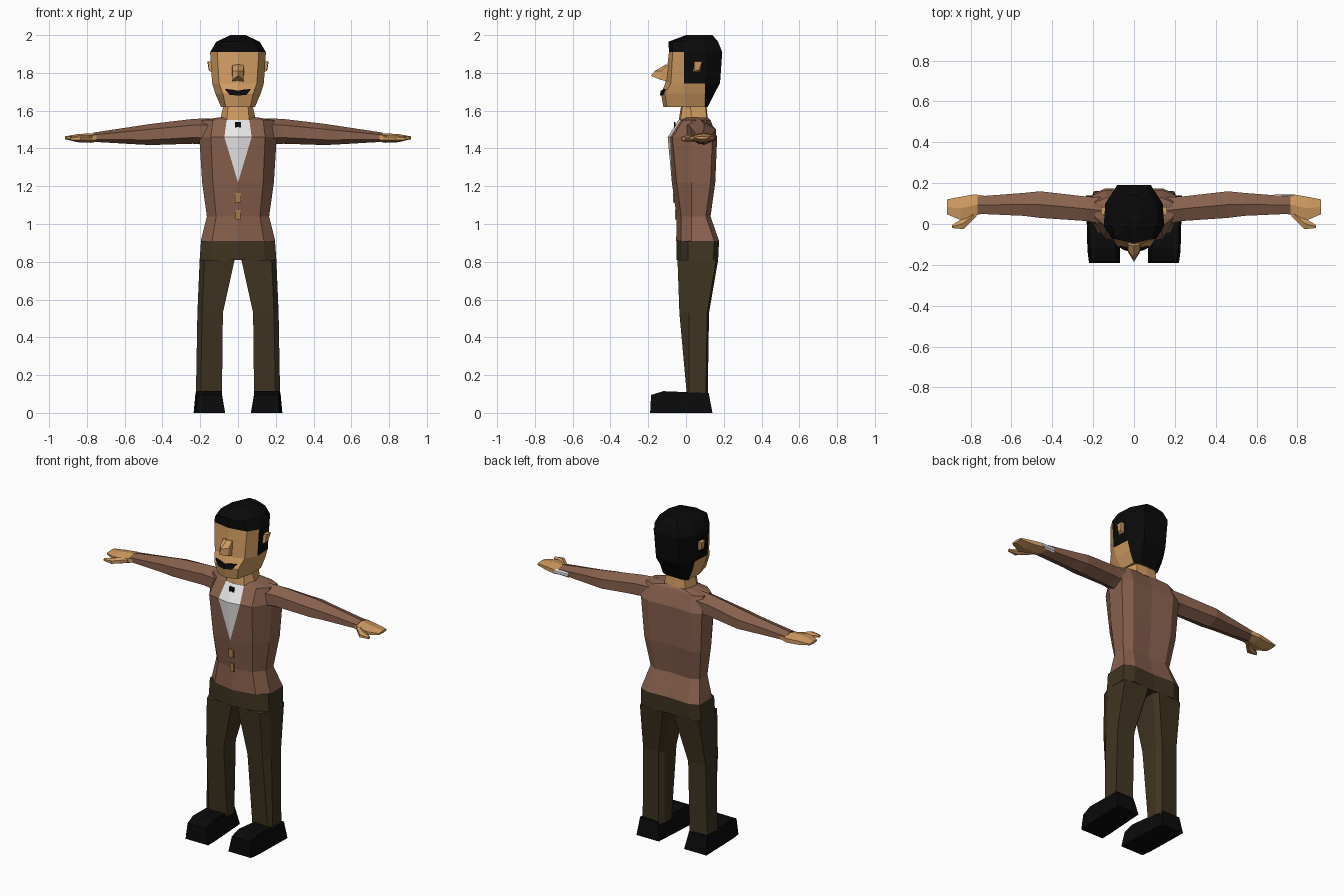
import bpy, bmesh
from mathutils import Vector

cube = bpy.data.objects.get("Cube")
if cube:
    bpy.data.objects.remove(cube, do_unlink=True)


def material(name, *rgb):
    m = bpy.data.materials.new(name)
    m.use_nodes = True
    m.diffuse_color = (*rgb, 1)
    bsdf = m.node_tree.nodes["Principled BSDF"]
    bsdf.inputs["Base Color"].default_value = (*rgb, 1)
    bsdf.inputs["Roughness"].default_value = 0.9
    return m


skin = material("skin", 0.63, 0.33, 0.12)
jacket_brown = material("jacket brown", 0.25, 0.12, 0.075)
trouser_olive = material("trouser olive", 0.05, 0.034, 0.015)
black = material("black", 0.003, 0.003, 0.003)
white = material("shirt white", 0.8, 0.8, 0.8)
button_tan = material("button tan", 0.42, 0.2, 0.07)


def finish(name, bm, mats, rule=None, mirror=False):
    """Clean the mesh, colour its faces by rule and add it to the scene."""
    bmesh.ops.remove_doubles(bm, verts=bm.verts, dist=0.0005)
    bmesh.ops.recalc_face_normals(bm, faces=bm.faces)
    if rule:
        for f in bm.faces:
            f.material_index = int(rule(f.calc_center_median(), f.normal))
    mesh = bpy.data.meshes.new(name)
    bm.to_mesh(mesh)
    bm.free()
    for m in mats:
        mesh.materials.append(m)
    ob = bpy.data.objects.new(name, mesh)
    bpy.context.collection.objects.link(ob)
    if mirror:
        mod = ob.modifiers.new("mirror", "MIRROR")
        mod.use_mirror_merge = False
    return ob


def loft(name, rings, mats, rule=None, mirror=False):
    """Skin a closed surface over rings with equal point counts."""
    bm = bmesh.new()
    loops = [[bm.verts.new(p) for p in ring] for ring in rings]
    for a, b in zip(loops, loops[1:]):
        for i in range(len(a)):
            j = (i + 1) % len(a)
            bm.faces.new((a[i], a[j], b[j], b[i]))
    bm.faces.new(loops[0][::-1])
    bm.faces.new(loops[-1])
    return finish(name, bm, mats, rule, mirror)


def plate(name, points, mat, depth=0.008, mirror=False):
    """Thin panel pushed out to the front."""
    back = [Vector(p) for p in points]
    return loft(name, [back, [p - Vector((0, depth, 0)) for p in back]], [mat], mirror=mirror)


def both_sides(half):
    return half + [(-x, y, z) for x, y, z in half[-2:0:-1]]


def body_ring(z, half_w, front, back, v=0.0, side=0.03):
    """Body cross-section; v is the half width of the shirt opening."""
    w, bow = half_w * 0.7, 0.025
    return both_sides([(0, front, z), (v, front + bow * v / w, z), (w, front + bow, z),
                       (half_w, side, z), (half_w, back - 0.025, z),
                       (w, back, z), (0, back - 0.008, z)])


# Jacket with shirt opening
loft("jacket", [
    body_ring(0.91, 0.197, -0.052, 0.175),
    body_ring(1.04, 0.165, -0.05, 0.13),
    body_ring(1.22, 0.19, -0.075, 0.155),
    body_ring(1.46, 0.205, -0.097, 0.165, 0.072),
    body_ring(1.55, 0.19, -0.04, 0.13, 0.06),
    body_ring(1.565, 0.1, -0.02, 0.115, 0.05),
], [jacket_brown, white], lambda c, n: abs(c.x) < 0.042 and c.z > 1.25 and c.y < 0)

# Buttons
for name, z, y, w, h, mat in (("jacket_button_upper", 1.14, -0.062, 0.016, 0.025, button_tan),
                              ("jacket_button_lower", 1.05, -0.05, 0.012, 0.025, button_tan),
                              ("collar_button", 1.525, -0.055, 0.015, 0.014, black)):
    plate(name, [(-w, y, z - h), (w, y, z - h), (w, y, z + h), (-w, y, z + h)], mat)

# Trousers
loft("trouser_hips", [body_ring(0.81, 0.203, -0.05, 0.17, side=0.01),
                      body_ring(0.91, 0.196, -0.05, 0.175, side=0.01)], [trouser_olive])


def leg_ring(z, inner, outer, front, back):
    return [(inner, front + 0.012, z), (outer - 0.025, front, z), (outer, 0.015, z),
            (outer - 0.005, back - 0.01, z), (inner + 0.02, back, z), (inner, back - 0.03, z)]


loft("trouser_legs", [
    leg_ring(0.09, 0.085, 0.223, 0.005, 0.115),
    leg_ring(0.53, 0.08, 0.215, -0.035, 0.122),
    leg_ring(0.81, 0.018, 0.203, -0.045, 0.17),
], [trouser_olive], mirror=True)


# Shoes
def shoe_ring(y, y_top, inner, outer, top):
    return [(inner, y, 0), (outer, y, 0), (outer - 0.01, y_top, top), (inner + 0.02, y_top, top)]


loft("shoes", [
    shoe_ring(-0.19, -0.185, 0.068, 0.22, 0.095),
    shoe_ring(-0.13, -0.12, 0.068, 0.228, 0.115),
    shoe_ring(0.14, 0.12, 0.085, 0.235, 0.105),
], [black], mirror=True)


# Arms and hands
def arm_ring(x, front, back, low, high):
    mid, h = (front + back) / 2, high - low
    return [(x, front, low + h * 0.25), (x, front, low + h * 0.75), (x, mid, high),
            (x, back, low + h * 0.75), (x, back, low + h * 0.25), (x, mid, low)]


loft("sleeves", [
    arm_ring(0.15, 0.0, 0.13, 1.42, 1.56),
    arm_ring(0.24, 0.015, 0.135, 1.425, 1.556),
    arm_ring(0.46, 0.03, 0.16, 1.418, 1.53),
    arm_ring(0.54, 0.04, 0.152, 1.422, 1.518),
    arm_ring(0.765, 0.05, 0.135, 1.435, 1.484),
], [jacket_brown], mirror=True)

loft("hands", [
    arm_ring(0.73, 0.055, 0.138, 1.438, 1.48),
    arm_ring(0.78, 0.04, 0.145, 1.43, 1.48),
    arm_ring(0.85, 0.02, 0.133, 1.433, 1.476),
    arm_ring(0.916, 0.048, 0.12, 1.449, 1.464),
], [skin], mirror=True)

loft("thumbs", [
    arm_ring(0.77, 0.04, 0.08, 1.435, 1.47),
    arm_ring(0.835, -0.025, 0.03, 1.435, 1.47),
    arm_ring(0.89, -0.02, -0.005, 1.442, 1.46),
], [skin], mirror=True)

loft("left_shirt_cuff", [
    arm_ring(0.69, 0.13, 0.147, 1.442, 1.474),
    arm_ring(0.78, 0.13, 0.148, 1.444, 1.472),
], [white])

# Neck
loft("neck", [
    both_sides([(0, -0.04, 1.54), (0.06, -0.03, 1.54), (0.095, 0.03, 1.55),
                (0.07, 0.11, 1.56), (0, 0.115, 1.56)]),
    both_sides([(0, -0.02, 1.66), (0.05, -0.015, 1.66), (0.07, 0.02, 1.66),
                (0.06, 0.1, 1.66), (0, 0.105, 1.66)]),
], [skin])


# Head and hair
def head_ring(z, half_w, face_w, front, side, back, bow=0.02):
    return both_sides([(0, front, z), (face_w, front + bow, z), (half_w, side, z),
                       (half_w * 0.95, 0.1, z), (half_w * 0.55, back, z), (0, back, z)])


def is_hair(c, n):
    return c.z > 1.91 or (c.y > 0.02 and c.z > 1.74) or (c.y > 0.1 and n.y > 0.3)


loft("head", [
    head_ring(1.62, 0.09, 0.065, -0.12, 0.0, 0.115),
    head_ring(1.69, 0.12, 0.08, -0.132, -0.01, 0.15),
    head_ring(1.745, 0.137, 0.1, -0.11, -0.01, 0.18, 0.03),
    head_ring(1.91, 0.148, 0.11, -0.09, -0.01, 0.192),
    head_ring(1.965, 0.115, 0.09, -0.093, 0.0, 0.17),
    head_ring(2.0, 0.04, 0.025, 0.0, 0.04, 0.14),
], [skin, black], is_hair)

# Nose, ears and mouth
loft("nose", [
    both_sides([(0, -0.185, 1.785), (0.028, -0.14, 1.765), (0.03, -0.08, 1.75), (0, -0.08, 1.75)]),
    both_sides([(0, -0.165, 1.81), (0.03, -0.13, 1.81), (0.032, -0.08, 1.81), (0, -0.08, 1.81)]),
    both_sides([(0, -0.107, 1.845), (0.03, -0.1, 1.84), (0.03, -0.08, 1.84), (0, -0.08, 1.845)]),
], [skin])

loft("ears", [
    [(0.13, 0.03, 1.8), (0.13, 0.075, 1.8), (0.13, 0.08, 1.86), (0.13, 0.04, 1.86)],
    [(0.152, 0.045, 1.81), (0.155, 0.07, 1.815), (0.162, 0.085, 1.86), (0.16, 0.045, 1.86)],
], [skin], mirror=True)

plate("mouth", [(0, -0.13, 1.68), (0.045, -0.12, 1.684), (0.07, -0.107, 1.715),
                (0.035, -0.114, 1.712), (0, -0.124, 1.706)], black, 0.009, mirror=True)
